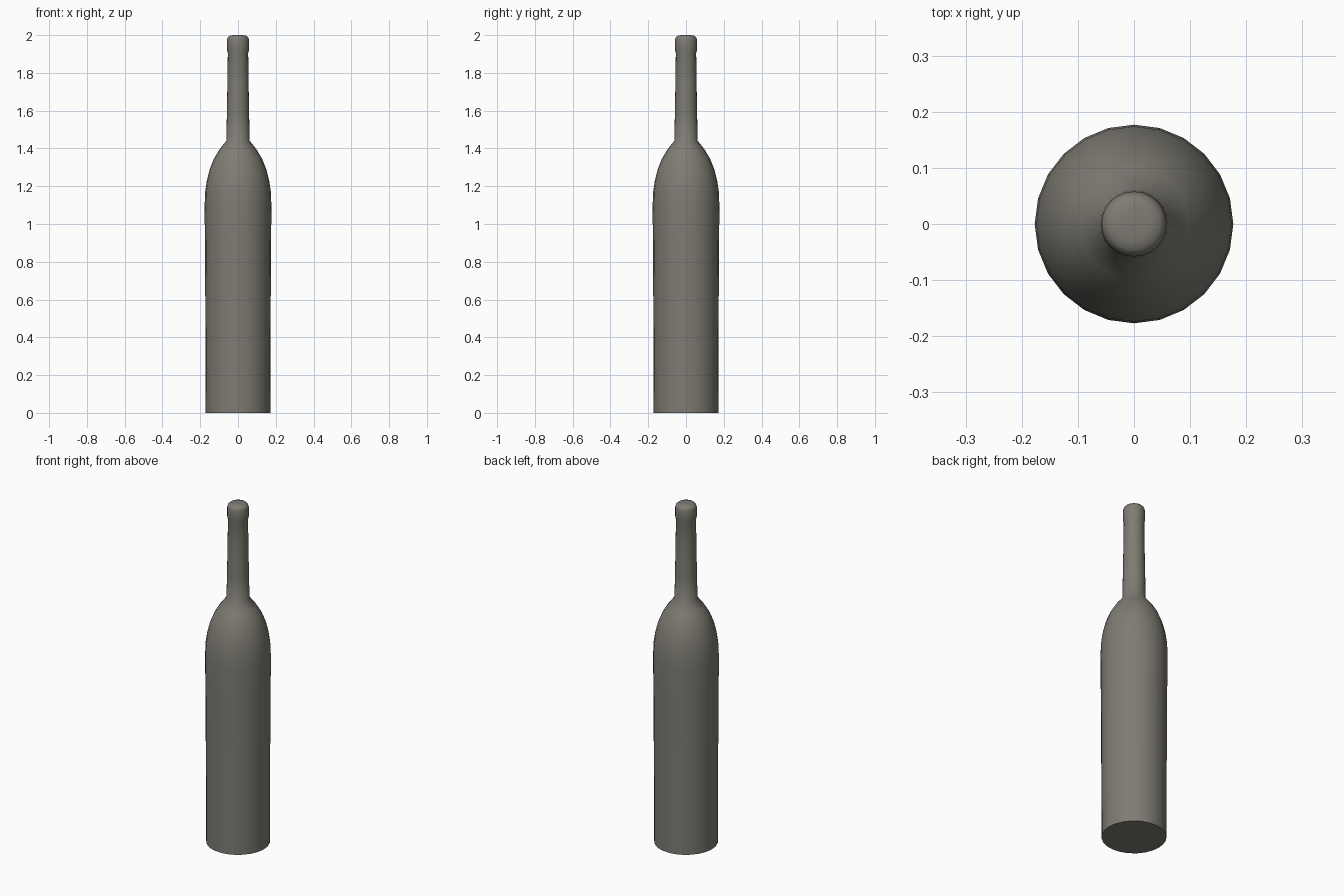
import bpy, bmesh, math

if "Cube" in bpy.data.objects:
    bpy.data.objects.remove(bpy.data.objects["Cube"])

SIDES = 24

# Half profile of the bottle: (radius, height) from base to mouth
profile = [
    (0.171, 0.0), (0.172, 0.38), (0.175, 0.9), (0.177, 1.09), (0.174, 1.17),
    (0.165, 1.23), (0.150, 1.29), (0.128, 1.345), (0.098, 1.395), (0.062, 1.44),
    (0.059, 1.58), (0.056, 1.75), (0.054, 1.905), (0.058, 1.92), (0.058, 1.975),
    (0.054, 1.988), (0.046, 1.996), (0.030, 2.0),
]


def lathe(name, points, sides):
    bm = bmesh.new()
    rings = []
    for r, z in points:
        rings.append([bm.verts.new((r * math.cos(2 * math.pi * i / sides),
                                    r * math.sin(2 * math.pi * i / sides), z))
                      for i in range(sides)])
    for low, high in zip(rings, rings[1:]):
        for i in range(sides):
            j = (i + 1) % sides
            bm.faces.new((low[i], low[j], high[j], high[i]))
    # Flat base and closed mouth
    bm.faces.new(rings[0][::-1])
    bm.faces.new(rings[-1])
    mesh = bpy.data.meshes.new(name)
    bm.to_mesh(mesh)
    bm.free()
    obj = bpy.data.objects.new(name, mesh)
    bpy.context.collection.objects.link(obj)
    return obj


# Bottle, smooth sides with a sharp base rim
bottle = lathe("bottle", profile, SIDES)
bpy.context.view_layer.objects.active = bottle
bottle.select_set(True)
bpy.ops.object.shade_smooth_by_angle(angle=math.radians(50))

# Dark warm grey glass
glass = bpy.data.materials.new("dark_glass")
glass.diffuse_color = (0.21, 0.20, 0.17, 1)
glass.use_nodes = True
glass.node_tree.nodes["Principled BSDF"].inputs["Base Color"].default_value = glass.diffuse_color
bottle.data.materials.append(glass)
